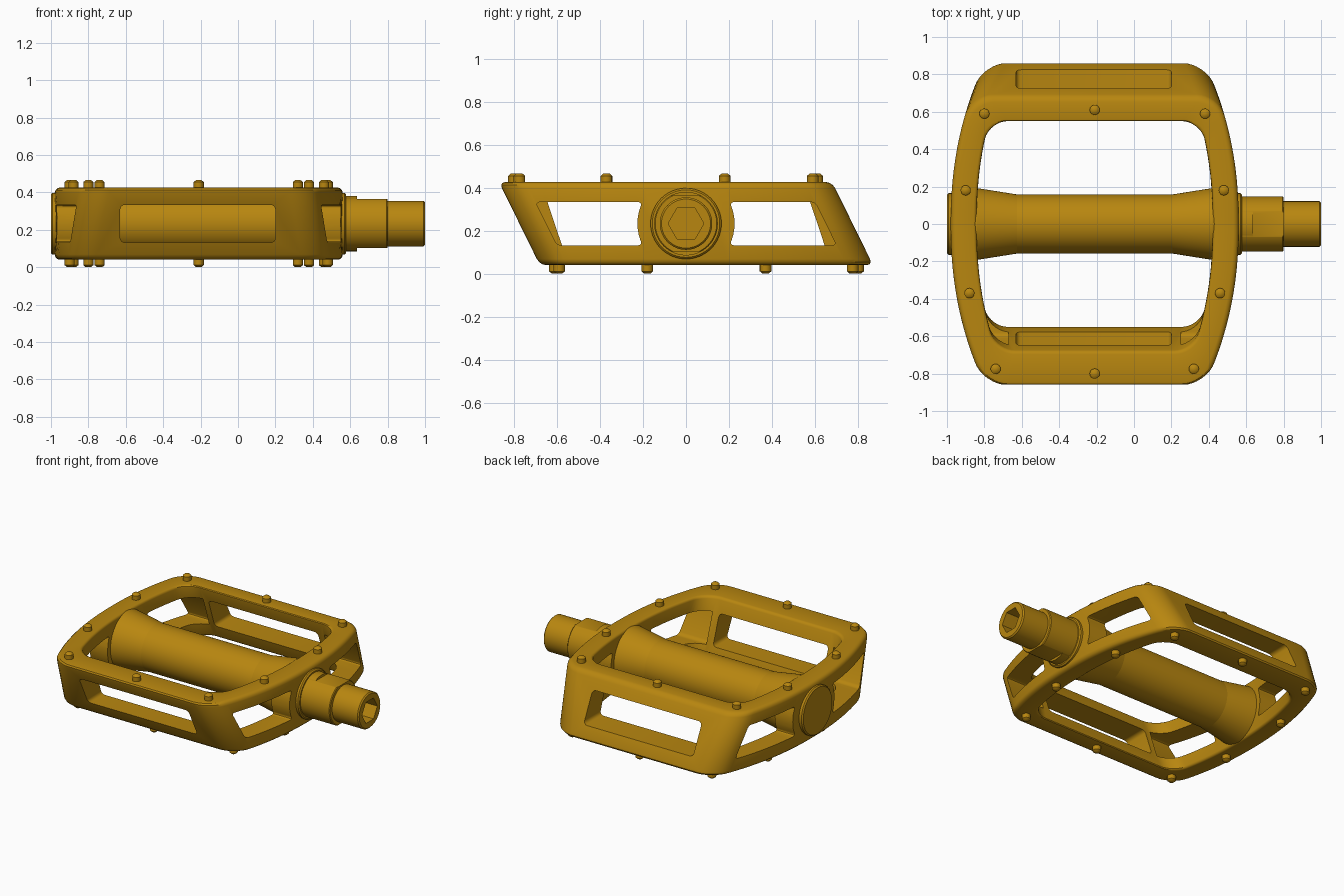
import bpy, bmesh, math
from mathutils import Matrix, Vector

if "Cube" in bpy.data.objects:
    bpy.data.objects.remove(bpy.data.objects["Cube"], do_unlink=True)

XC, ZC, H = -0.21, 0.233, 0.193     # body centre and half height

gold = bpy.data.materials.new("ochre_gold")
gold.use_nodes = True
COLOR = (0.48, 0.24, 0.005, 1)
gold.diffuse_color = COLOR
gold.node_tree.nodes["Principled BSDF"].inputs["Base Color"].default_value = COLOR


def finish(name, bm):
    bmesh.ops.recalc_face_normals(bm, faces=bm.faces[:])
    mesh = bpy.data.meshes.new(name)
    bm.to_mesh(mesh)
    bm.free()
    mesh.materials.append(gold)
    ob = bpy.data.objects.new(name, mesh)
    bpy.context.collection.objects.link(ob)
    return ob


def select(ob):
    bpy.ops.object.select_all(action='DESELECT')
    ob.select_set(True)
    bpy.context.view_layer.objects.active = ob


def smooth(ob, angle=32):
    select(ob)
    bpy.ops.object.shade_smooth_by_angle(angle=math.radians(angle))


def cut(ob, cutter):
    cutter.hide_render = True
    mod = ob.modifiers.new("cut", 'BOOLEAN')
    mod.operation = 'DIFFERENCE'
    mod.solver = 'EXACT'
    mod.object = cutter
    select(ob)
    bpy.ops.object.modifier_apply(modifier=mod.name)
    bpy.data.objects.remove(cutter, do_unlink=True)


def lathe(name, profile, segs=64):
    """Closed solid turned around the spindle line from (x, radius) pairs."""
    bm = bmesh.new()
    rings = []
    for x, r in profile:
        rings.append([bm.verts.new((x, r * math.cos(a), ZC + r * math.sin(a)))
                      for a in (math.tau * i / segs for i in range(segs))])
    for a, b in zip(rings, rings[1:]):
        for i in range(segs):
            j = (i + 1) % segs
            bm.faces.new((a[i], a[j], b[j], b[i]))
    bm.faces.new(rings[0])
    bm.faces.new(rings[-1])
    return finish(name, bm)


def prism(name, points, travel, radius=0.0):
    """Polygon pushed along a vector, with its sharp corners rounded."""
    bm = bmesh.new()
    face = bm.faces.new([bm.verts.new(p) for p in points])
    ext = bmesh.ops.extrude_face_region(bm, geom=[face], use_keep_orig=True)
    moved = [v for v in ext["geom"] if isinstance(v, bmesh.types.BMVert)]
    bmesh.ops.translate(bm, verts=moved, vec=travel)
    bmesh.ops.recalc_face_normals(bm, faces=bm.faces[:])
    if radius:
        along = Vector(travel).normalized()
        corners = [e for e in bm.edges
                   if abs((e.verts[0].co - e.verts[1].co).normalized().dot(along)) > 0.99
                   and e.calc_face_angle(0) > 0.6]
        bmesh.ops.bevel(bm, geom=corners, offset=radius, segments=4,
                        profile=0.5, affect='EDGES')
    return finish(name, bm)


# Frame: slanted ring lofted through outer and inner outlines
def outline(z, off, wall, reach, lean, r, n=44):
    t = (z - ZC) / H
    front = -(reach + lean * t) + off
    back = reach - lean * t - off
    mid, half = (front + back) / 2, (back - front) / 2
    side = []
    for i in range(n + 1):
        y = mid - half * math.cos(math.pi * i / n)
        w = 0.77 - wall - off - 0.185 * abs(y / 0.87) ** 2.2
        d = min(y - front, back - y)
        if d < r:
            w -= r - math.sqrt(max(0, r * r - (r - d) ** 2))
        side.append((w, y))
    return ([(XC + w, y, z) for w, y in side] +
            [(XC - w, y, z) for w, y in reversed(side)])


def rounded(b):
    """Inset and height pairs running up one wall with rounded rims."""
    arc = [(b * (1 - math.cos(a)), b * (1 - math.sin(a)))
           for a in (math.radians(d) for d in (0, 30, 60, 90))]
    return ([(o, ZC - H + h) for o, h in reversed(arc)] +
            [(o, ZC + H - h) for o, h in arc])


loops = [outline(z, o, 0, 0.775, 0.095, 0.11) for o, z in rounded(0.028)]
loops += [outline(z, -o, 0.138, 0.6125, 0.0675, 0.1) for o, z in reversed(rounded(0.016))]
bm = bmesh.new()
rings = [[bm.verts.new(p) for p in loop] for loop in loops]
for k, a in enumerate(rings):
    b = rings[(k + 1) % len(rings)]
    for i in range(len(a)):
        j = (i + 1) % len(a)
        bm.faces.new((a[i], a[j], b[j], b[i]))
frame = finish("pedal_frame", bm)

# Windows in the front and back bars
LOW, HIGH = 0.132, 0.333
for s in (-1, 1):
    cut(frame, prism("bar_window_cutter",
                     [(x, s * 0.45, z) for x, z in
                      ((-0.63, LOW), (0.2, LOW), (0.2, HIGH), (-0.63, HIGH))],
                     (0, s * 0.6, 0), 0.025))

# Slanted windows in the side rails, hollowed around the hub
for sx in (-1, 1):
    for sy in (-1, 1):
        pts = [(sy * 0.65 + 0.05, LOW), (sy * 0.65 - 0.05, HIGH)]
        for k in range(9):
            z = HIGH + (LOW - HIGH) * k / 8
            pts.append((sy * math.sqrt(0.226 ** 2 - (z - ZC) ** 2), z))
        cut(frame, prism("side_window_cutter",
                         [(XC + sx * 0.46, y, z) for y, z in pts],
                         (sx * 0.5, 0, 0), 0.02))
smooth(frame)

# Hub sleeve flared into both rails
smooth(lathe("hub_sleeve", [(-0.9, 0.18), (-0.84, 0.192), (-0.625, 0.158),
                            (0.205, 0.158), (0.42, 0.192), (0.48, 0.18)]), 8)

# End cap and bearing collar
smooth(lathe("end_cap", [(-0.9, 0.165), (-0.992, 0.165), (-1.0, 0.157)]))
smooth(lathe("bearing_collar", [(0.48, 0.165), (0.57, 0.165), (0.578, 0.157)]))

# Spindle with wrench flats and a hex socket
spindle = lathe("spindle", [(0.45, 0.148), (0.795, 0.148), (0.8, 0.143), (0.8, 0.122),
                            (0.992, 0.122), (1.0, 0.114)])
for s in (-1, 1):
    z = ZC + s * 0.131
    cut(spindle, prism("flat_cutter",
                       [(0.635, -0.055, z), (0.655, -0.2, z), (0.82, -0.2, z),
                        (0.82, 0.2, z), (0.655, 0.2, z), (0.635, 0.055, z)],
                       (0, 0, s * 0.1)))
hexagon = [(0.9, 0.083 * math.cos(k * math.pi / 3), ZC + 0.083 * math.sin(k * math.pi / 3))
           for k in range(6)]
cut(spindle, prism("socket_cutter", hexagon, (0.2, 0, 0)))
smooth(spindle)

# Grip pins, the same layout turned over for the underside
layout = [(0, 0.61), (0.59, 0.59), (0.69, 0.18), (0.67, -0.37), (0.53, -0.775), (0, -0.8)]
bm = bmesh.new()
for dx, y in layout:
    for sx in ((-1, 1) if dx else (1,)):
        for up in (-1, 1):
            for bottom, height, r1, r2 in ((0.18, 0.042, 0.027, 0.027),
                                           (0.222, 0.011, 0.027, 0.014)):
                place = (Matrix.Translation((XC + sx * dx, up * y, ZC)) @
                         Matrix.Rotation(0 if up > 0 else math.pi, 4, 'X') @
                         Matrix.Translation((0, 0, bottom + height / 2)))
                bmesh.ops.create_cone(bm, cap_ends=True, segments=16, radius1=r1,
                                      radius2=r2, depth=height, matrix=place)
bmesh.ops.remove_doubles(bm, verts=bm.verts[:], dist=0.0005)
smooth(finish("grip_pins", bm), 60)
